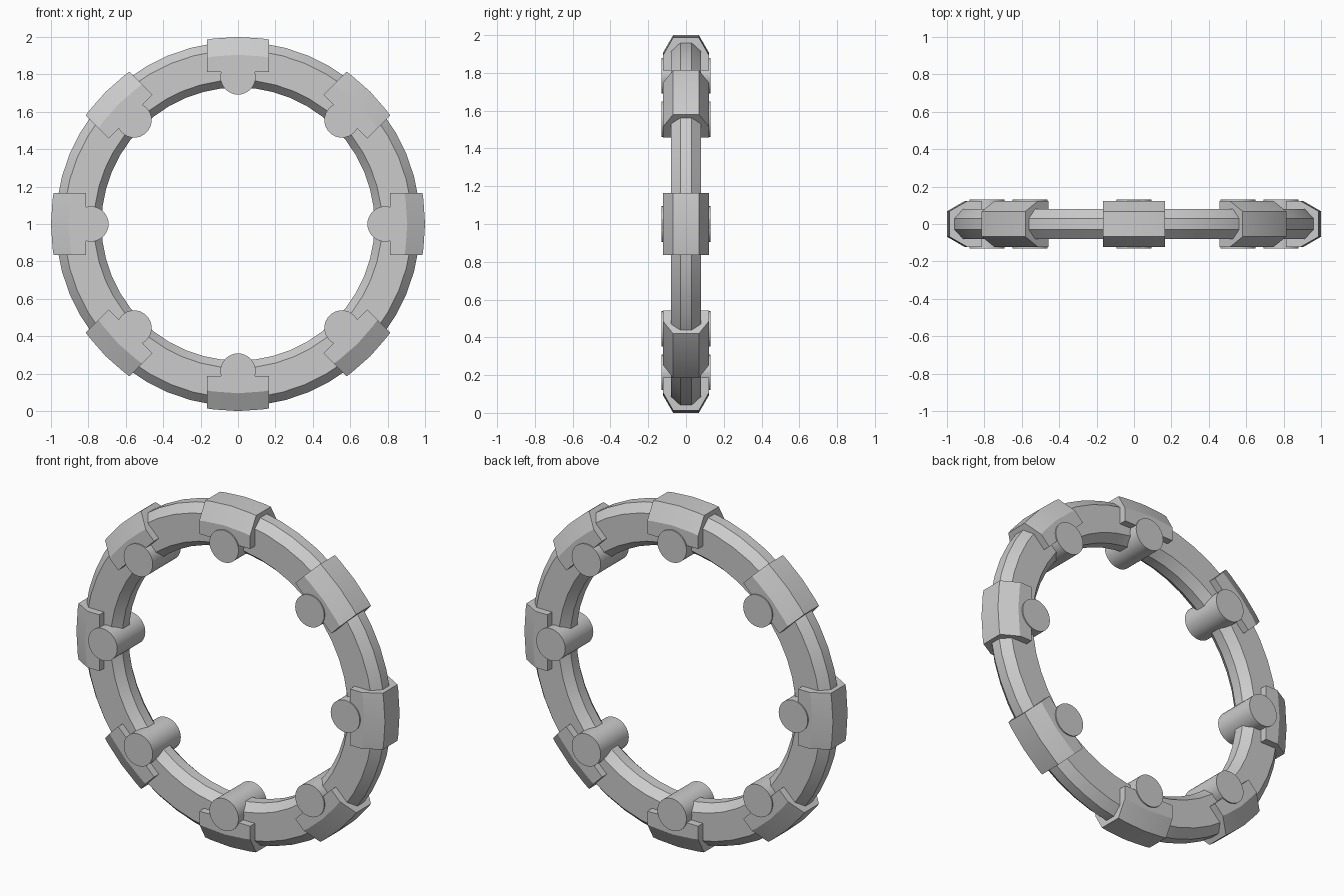
import bpy, bmesh, math
from mathutils import Matrix

if "Cube" in bpy.data.objects:
    bpy.data.objects.remove(bpy.data.objects["Cube"])

CENTRE = Matrix.Translation((0, 0, 1))


def make_object(name, bm, matrix):
    bmesh.ops.recalc_face_normals(bm, faces=bm.faces)
    mesh = bpy.data.meshes.new(name)
    bm.to_mesh(mesh)
    bm.free()
    ob = bpy.data.objects.new(name, mesh)
    bpy.context.collection.objects.link(ob)
    ob.matrix_world = matrix
    bpy.context.view_layer.objects.active = ob
    ob.select_set(True)
    bpy.ops.object.shade_smooth_by_angle(angle=math.radians(25))
    ob.select_set(False)
    return ob


def bridge(bm, rows, closed):
    n = len(rows[0])
    for i in range(len(rows) if closed else len(rows) - 1):
        a, b = rows[i], rows[(i + 1) % len(rows)]
        for j in range(n):
            k = (j + 1) % n
            bm.faces.new((a[j], a[k], b[k], b[j]))
    if not closed:
        bm.faces.new(rows[0])
        bm.faces.new(rows[-1])


# Main ring: chamfered section (radius, y) swept round the y axis
section = [(0.73, -0.03), (0.77, -0.08), (0.93, -0.08), (0.975, -0.03),
           (0.975, 0.03), (0.93, 0.08), (0.77, 0.08), (0.73, 0.03)]
SEGMENTS = 48
bm = bmesh.new()
rows = []
for i in range(SEGMENTS):
    a = math.tau * i / SEGMENTS
    rows.append([bm.verts.new((r * math.sin(a), y, r * math.cos(a))) for r, y in section])
bridge(bm, rows, True)
make_object("main_ring", bm, CENTRE)

# Clamp blocks with curved outer faces, and the round pins beside them
HALF = 0.165
for n in range(8):
    turn = CENTRE @ Matrix.Rotation(math.tau * n / 8, 4, 'Y')

    bm = bmesh.new()
    rows = []
    for x in (-HALF, -0.13, 0, 0.13, HALF):
        shoulder = math.sqrt(0.905 ** 2 - x * x)
        crown = math.sqrt(1.0 - x * x)
        rows.append([bm.verts.new((x, y, z)) for y, z in (
            (-0.123, 0.812), (-0.123, shoulder), (-0.068, crown),
            (0.068, crown), (0.123, shoulder), (0.123, 0.812))])
    bridge(bm, rows, False)
    make_object(f"clamp_{n + 1}", bm, turn)

    bm = bmesh.new()
    bmesh.ops.create_cone(bm, cap_ends=True, segments=32, radius1=0.094, radius2=0.094,
                          depth=0.26, matrix=Matrix.Translation((0, 0, 0.786))
                          @ Matrix.Rotation(math.pi / 2, 4, 'X'))
    make_object(f"pin_{n + 1}", bm, turn)
